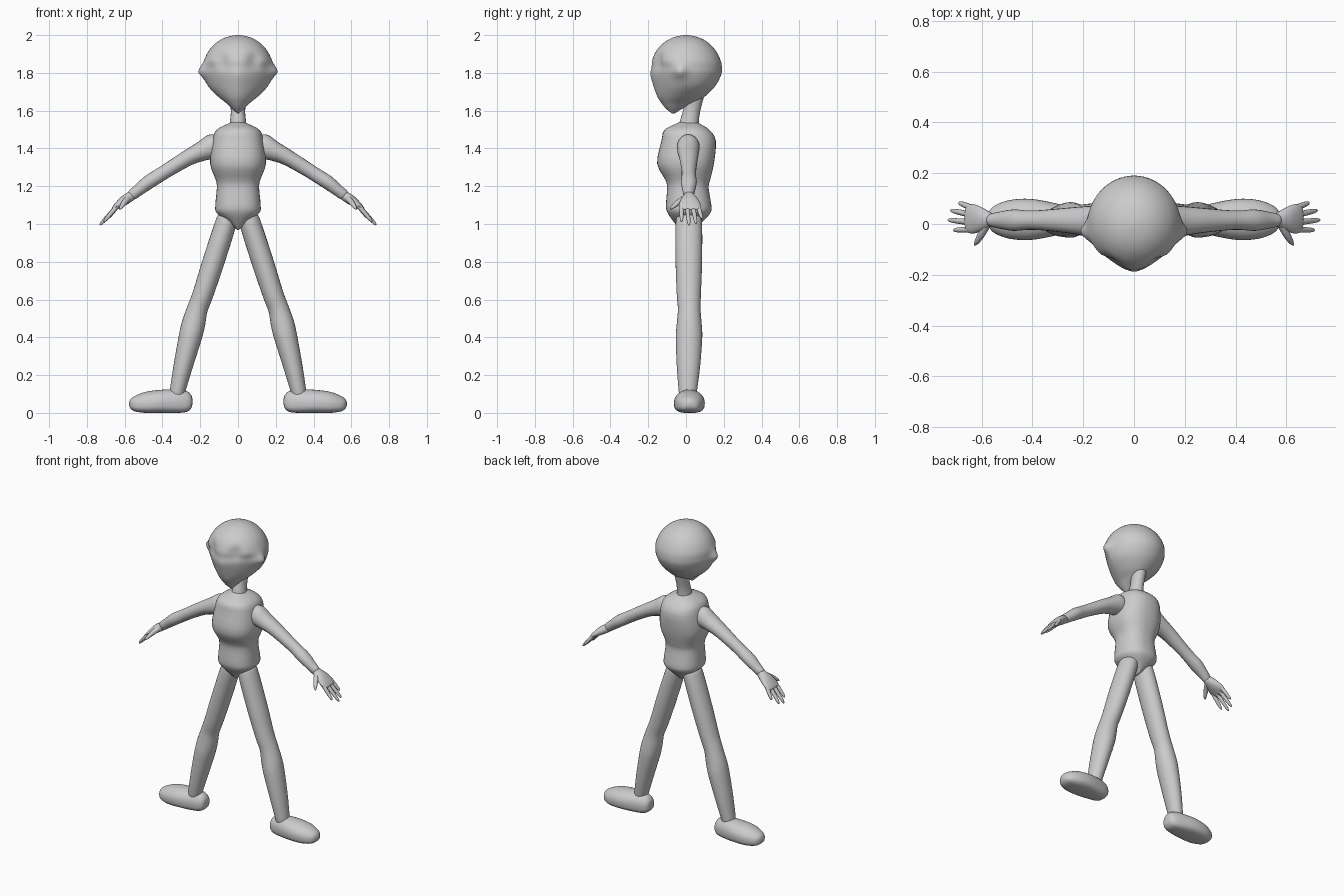
import bpy, bmesh, math
from mathutils import Vector

grey = bpy.data.materials.new("plain grey")
grey.diffuse_color = (0.6, 0.6, 0.6, 1)


def smooth_rows(rows, steps):
    """Catmull-Rom interpolation through rows of numbers."""
    out = []
    for i in range(len(rows) - 1):
        a, b, c, d = (rows[max(0, min(len(rows) - 1, i + k))] for k in (-1, 0, 1, 2))
        for s in range(steps):
            t = s / steps
            out.append([0.5 * (2 * q + (r - p) * t + (2 * p - 5 * q + 4 * r - u) * t * t
                               + (3 * q - p - 3 * r + u) * t ** 3)
                        for p, q, r, u in zip(a, b, c, d)])
    out.append(list(rows[-1]))
    return out


def loft(bm, rings):
    """Skin closed rings of points and cap both ends."""
    vs = [[bm.verts.new(p) for p in ring] for ring in rings]
    n = len(vs[0])
    for a, b in zip(vs, vs[1:]):
        for i in range(n):
            j = (i + 1) % n
            bm.faces.new((a[i], a[j], b[j], b[i]))
    bm.faces.new(vs[0][::-1])
    bm.faces.new(vs[-1])


def power(v, n):
    return math.copysign(abs(v) ** (2 / n), v)


def angles(n):
    return [2 * math.pi * i / n for i in range(n)]


def tube(bm, rows, seg=20, steps=4):
    """Limb along a path; rows are x, y, z, radius in the xz plane, radius along y."""
    rows = smooth_rows(rows, steps)
    pts = [Vector(r[:3]) for r in rows]
    rings = []
    for i, r in enumerate(rows):
        t = (pts[min(i + 1, len(pts) - 1)] - pts[max(i - 1, 0)]).normalized()
        n = t.cross(Vector((0, 1, 0))).normalized()
        s = n.cross(t)
        rings.append([pts[i] + n * (math.cos(a) * r[3]) + s * (math.sin(a) * r[4])
                      for a in angles(seg)])
    loft(bm, rings)


def body(bm, rows, seg, steps, back_power):
    """Stacked sections; rows are z, half width, widest y, front y, back y, front power."""
    rings = []
    for z, w, c, yf, yb, nf in smooth_rows(rows, steps):
        ring = []
        for a in angles(seg):
            front = math.sin(a) < 0
            n = nf if front else back_power
            depth = (c - yf) if front else (yb - c)
            ring.append(Vector((w * power(math.cos(a), n), c + depth * power(math.sin(a), n), z)))
        rings.append(ring)
    loft(bm, rings)


def finish(name, bm, mirror=False):
    bmesh.ops.recalc_face_normals(bm, faces=bm.faces)
    for f in bm.faces:
        f.smooth = True
    me = bpy.data.meshes.new(name)
    bm.to_mesh(me)
    bm.free()
    me.materials.append(grey)
    ob = bpy.data.objects.new(name, me)
    bpy.context.collection.objects.link(ob)
    if mirror:
        ob.modifiers.new("mirror", 'MIRROR').use_clip = False
    bpy.context.view_layer.objects.active = ob
    ob.select_set(True)
    bpy.ops.object.shade_smooth_by_angle(angle=math.radians(50))
    ob.select_set(False)


# Head: round skull, pointed face and chin
bm = bmesh.new()
body(bm, [(1.585, .004, -.07, -.075, -.06, 2), (1.61, .032, -.06, -.105, -.02, 2),
          (1.64, .062, -.05, -.13, .045, 1.9), (1.675, .106, -.03, -.152, .1, 1.7),
          (1.73, .158, -.02, -.172, .155, 1.5), (1.79, .184, -.02, -.188, .186, 1.45),
          (1.83, .185, -.01, -.182, .19, 1.65), (1.87, .178, 0, -.178, .182, 2),
          (1.92, .153, 0, -.155, .156, 2), (1.96, .115, 0, -.117, .118, 2),
          (1.985, .073, 0, -.074, .074, 2), (1.997, .03, 0, -.03, .03, 2),
          (2.0, .003, 0, -.003, .003, 2)], 64, 4, 2)
for v in bm.verts:
    x, y, z = v.co
    side = math.copysign(1, x)
    # cheek points at the sides
    cheek = math.exp(-((y + .035) / .035) ** 2 - ((z - 1.81) / .035) ** 2) * min(1, abs(x) / .15)
    v.co.x += side * .027 * cheek
    # shallow eye hollows
    if y < -.03:
        v.co.y += .022 * math.exp(-((abs(x) - .085) / .035) ** 2 - ((z - 1.865) / .04) ** 2)
finish("head", bm)

# Neck
bm = bmesh.new()
tube(bm, [(0, .012, 1.49, .05, .06), (0, .018, 1.54, .043, .05),
          (0, .03, 1.6, .038, .045), (0, .045, 1.68, .045, .05)])
finish("neck", bm)

# Torso: shoulders, chest, waist and wedge-shaped hips
bm = bmesh.new()
body(bm, [(1.54, .03, .01, -.03, .05, 2), (1.53, .055, .01, -.055, .075, 2.1),
          (1.497, .115, .01, -.115, .125, 2.3), (1.44, .135, .01, -.13, .158, 2.4),
          (1.32, .148, .005, -.153, .148, 2.4), (1.235, .118, .005, -.11, .128, 2.4),
          (1.19, .112, .005, -.1, .12, 2.4), (1.1, .12, .01, -.106, .134, 2.4),
          (1.06, .114, .01, -.098, .13, 2.4), (1.015, .06, .01, -.068, .09, 2.4),
          (.968, .004, .01, -.03, .045, 2.2)], 40, 3, 2.4)
finish("torso", bm)

# Arms
bm = bmesh.new()
tube(bm, [(.085, .012, 1.432, .012, .012), (.1, .012, 1.426, .05, .045),
          (.135, .012, 1.41, .066, .06), (.19, .012, 1.386, .053, .058),
          (.26, .014, 1.353, .043, .05), (.36, .015, 1.293, .038, .04),
          (.417, .015, 1.257, .037, .038), (.475, .015, 1.22, .037, .042),
          (.53, .015, 1.177, .031, .033), (.562, .015, 1.153, .028, .025),
          (.572, .015, 1.146, .015, .014)])
finish("arms", bm, True)

# Hands: palm, four fingers and a thumb
bm = bmesh.new()
tube(bm, [(.545, .015, 1.163, .012, .012), (.56, .016, 1.152, .025, .025),
          (.6, .018, 1.126, .026, .047), (.635, .02, 1.1, .019, .058),
          (.658, .02, 1.082, .011, .05), (.664, .02, 1.076, .003, .03)])
for by, tx, ty, tz in ((.062, .689, .084, 1.03), (.035, .722, .054, 1.002),
                       (.006, .732, .016, .994), (-.022, .71, -.024, 1.012)):
    base, tip = Vector((.635, by, 1.1)), Vector((tx, ty, tz))
    tube(bm, [(*base.lerp(tip, f), r, r) for f, r in
              ((0, .012), (.5, .0115), (.9, .008), (1, .002))], 10, 3)
tube(bm, [(.58, 0, 1.138, .018, .018), (.6, -.04, 1.115, .015, .015),
          (.618, -.07, 1.09, .01, .01), (.627, -.083, 1.078, .003, .003)], 10, 3)
finish("hands", bm, True)

# Legs
bm = bmesh.new()
tube(bm, [(.052, .015, 1.06, .02, .02), (.055, .015, 1.045, .045, .058),
          (.066, .015, 1.0, .056, .07), (.13, .015, .8, .058, .07),
          (.185, .015, .63, .055, .064), (.215, .017, .55, .055, .06),
          (.236, .017, .47, .062, .066), (.253, .016, .4, .061, .07),
          (.29, .013, .25, .051, .062), (.317, .01, .13, .042, .05),
          (.322, .01, .1, .04, .046)], 28)
finish("legs", bm, True)

# Feet: long rounded shoes pointing outward, flat underneath
bm = bmesh.new()
rings = []
for x, top, bot, hw in smooth_rows([
        (.241, .07, .05, .006), (.247, .093, .026, .035), (.27, .115, .006, .052),
        (.32, .124, 0, .066), (.41, .122, 0, .081), (.49, .111, 0, .076),
        (.545, .09, .008, .056), (.568, .074, .022, .034), (.577, .055, .04, .006)], 4):
    mid = bot + (top - bot) * .45
    ring = []
    for a in angles(32):
        s, c = math.sin(a), math.cos(a)
        n = 2.1 if s > 0 else 3
        z = mid + ((top - mid) if s > 0 else (mid - bot)) * power(s, n)
        ring.append(Vector((x, .018 + hw * power(c, n), max(0, z))))
    rings.append(ring)
loft(bm, rings)
finish("feet", bm, True)
